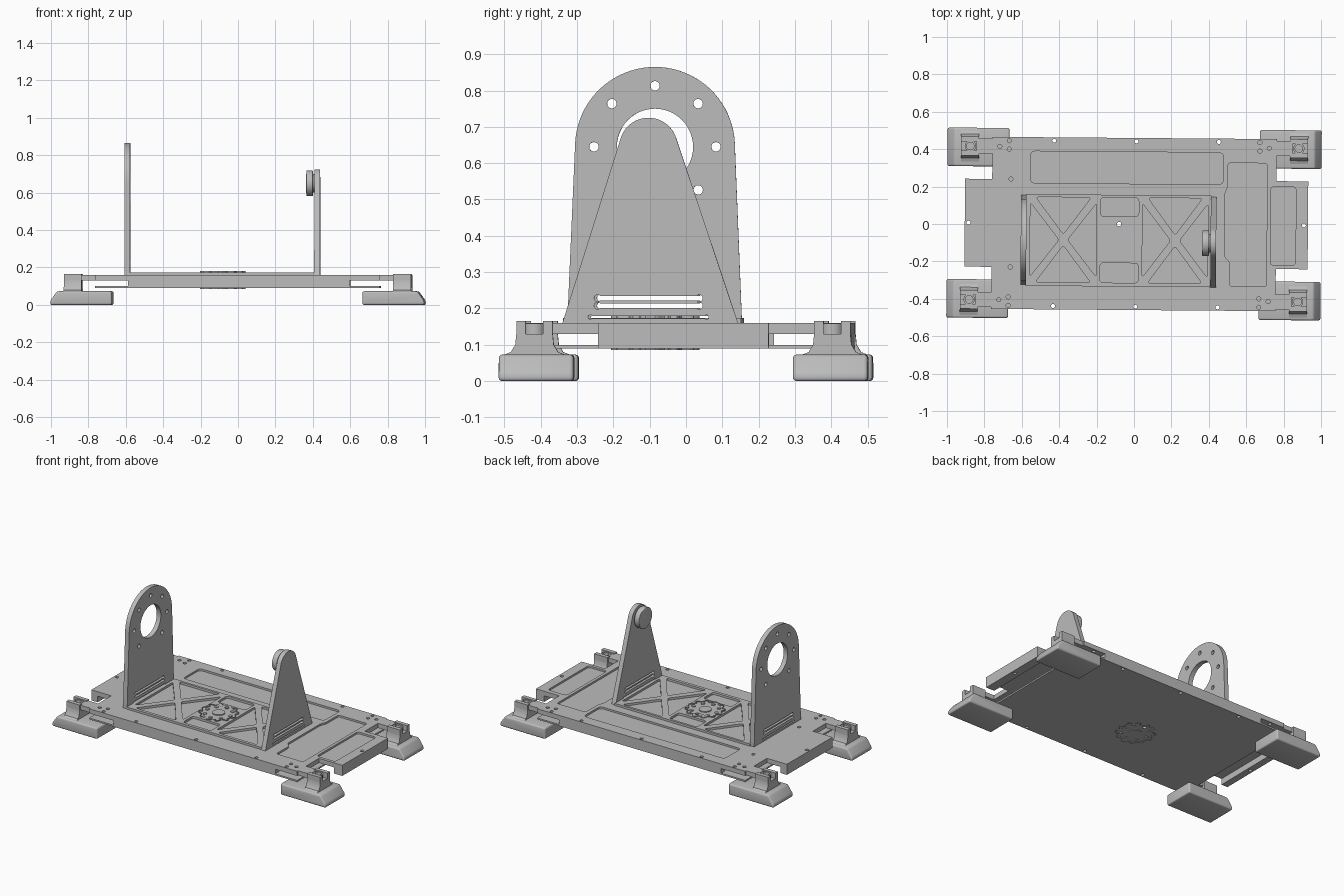
import bpy, bmesh, math
from mathutils import Matrix, Vector

cube = bpy.data.objects.get("Cube")
if cube:
    bpy.data.objects.remove(cube)

grey = bpy.data.materials.new("machined grey")
grey.use_nodes = True
grey.diffuse_color = (0.5, 0.5, 0.5, 1)
grey.node_tree.nodes["Principled BSDF"].inputs["Base Color"].default_value = (0.5, 0.5, 0.5, 1)
TURN = Matrix.Rotation(math.radians(-0.45), 4, "Z")   # whole stand sits slightly skewed


def slab(name, loops, low, high, axis="z", bevel=0.0):
    """Extrude closed loops (first outer, rest holes) between two levels on an axis."""
    curve = bpy.data.curves.new(name, "CURVE")
    curve.dimensions, curve.fill_mode = "2D", "BOTH"
    curve.extrude = (high - low) / 2 - bevel
    curve.bevel_depth, curve.offset, curve.bevel_resolution = bevel, -bevel, 2
    for loop in loops:
        spline = curve.splines.new("POLY")
        spline.points.add(len(loop) - 1)
        for point, (u, v) in zip(spline.points, loop):
            point.co = (u, v, 0, 1)
        spline.use_cyclic_u = True
    temp = bpy.data.objects.new(name + " profile", curve)
    bpy.context.scene.collection.objects.link(temp)
    bpy.context.view_layer.update()
    mesh = bpy.data.meshes.new_from_object(temp.evaluated_get(bpy.context.evaluated_depsgraph_get()))
    bpy.data.objects.remove(temp)
    mid = (low + high) / 2
    for vert in mesh.vertices:
        u, v, w = vert.co.x, vert.co.y, vert.co.z + mid
        vert.co = {"z": (u, v, w), "x": (w, u, v), "y": (v, w, u)}[axis]
    bm = bmesh.new()
    bm.from_mesh(mesh)
    bmesh.ops.remove_doubles(bm, verts=bm.verts, dist=0.00005)
    bmesh.ops.recalc_face_normals(bm, faces=bm.faces)
    bm.to_mesh(mesh)
    bm.free()
    mesh.name = name
    mesh.materials.clear()
    mesh.materials.append(grey)
    obj = bpy.data.objects.new(name, mesh)
    bpy.context.scene.collection.objects.link(obj)
    obj.matrix_world = TURN
    bpy.ops.object.select_all(action="DESELECT")
    obj.select_set(True)
    bpy.context.view_layer.objects.active = obj
    bpy.ops.object.shade_smooth_by_angle(angle=math.radians(35))
    return obj


def circle(cx, cy, r, n=20):
    return arc(cx, cy, r, 0, 360 - 360 / n, n)


def arc(cx, cy, r, start, end, n):
    angles = [math.radians(start + (end - start) * i / (n - 1)) for i in range(n)]
    return [(cx + r * math.cos(a), cy + r * math.sin(a)) for a in angles]


def rect(x0, y0, x1, y1):
    return [(x0, y0), (x1, y0), (x1, y1), (x0, y1)]


def rounded(points, r, n=5):
    out = []
    for i, p in enumerate(points):
        p, a, b = Vector(p), Vector(points[i - 1]), Vector(points[(i + 1) % len(points)])
        a, b = p + (a - p).normalized() * r, p + (b - p).normalized() * r
        for k in range(n):
            t = k / (n - 1)
            out.append(tuple(a * (1 - t) ** 2 + p * 2 * t * (1 - t) + b * t * t))
    return out


def dogbone(y0, y1, z0, z1):
    """Slot with relief circles at both ends."""
    mid, r = (z0 + z1) / 2, (z1 - z0) / 2 + 0.004
    return arc(y1, mid, r, -140, 140, 13) + arc(y0, mid, r, 40, 320, 13)


# Hub position and its holes
HX, HY = -0.08, -0.085
hub_holes = [circle(HX, HY, 0.038, 32)]
hub_holes += [circle(HX + 0.084 * math.cos(k * math.pi / 4), HY + 0.084 * math.sin(k * math.pi / 4), 0.012, 12)
              for k in range(8)]

# Base: top deck in two layers, so panels are recessed
deck = [(-0.76, -0.46), (0.76, -0.46), (0.76, -0.235), (0.93, -0.235), (0.93, 0.235), (0.76, 0.235),
        (0.76, 0.46), (-0.76, 0.46), (-0.76, 0.235), (-0.905, 0.235), (-0.905, -0.235), (-0.76, -0.235)]
edge_holes = [circle(x, y, 0.011, 12) for x in (-0.43, 0.01, 0.45) for y in (-0.442, 0.442)]
tab_holes = [circle(x, 0, 0.011, 12) for x in (-0.885, 0.908)]
deck_holes = [circle(-0.66, y, 0.011, 12) for y in (-0.235, 0.235)]
for sx in (-1, 1):
    for sy in (-1, 1):
        deck_holes += [circle(sx * x, sy * y, 0.011, 12) for x, y in ((0.67, 0.44), (0.67, 0.395), (0.72, 0.41))]
through = edge_holes + tab_holes + deck_holes + hub_holes
back_panel = rounded(rect(-0.555, 0.215, 0.475, 0.385), 0.025)
side_panel = rounded([(0.5, 0.33), (0.5, 0.2), (0.485, 0.17), (0.485, -0.17), (0.515, -0.2),
                      (0.515, -0.33), (0.71, -0.33), (0.71, 0.33)], 0.015)
tab_panel = rounded(rect(0.73, -0.215, 0.865, 0.205), 0.02)
slab("deck_lower", [deck] + through, 0.13, 0.148)
slab("deck_upper", [deck] + through + [back_panel, side_panel, tab_panel], 0.148, 0.16)

# Bottom sheet and the walls between it and the deck
slab("bottom_sheet", [rect(-0.76, -0.46, 0.76, 0.46)] + edge_holes + hub_holes, 0.09, 0.1)
for side, y0, y1 in (("front", -0.46, -0.42), ("back", 0.42, 0.46)):
    holes = edge_holes[0::2] if side == "front" else edge_holes[1::2]
    slab(side + "_wall", [rect(-0.585, y0, 0.6, y1)] + holes, 0.1, 0.13)
slab("right_end_wall", [rect(-0.905, -0.235, -0.86, 0.235), tab_holes[0]], 0.09, 0.13)
slab("left_end_wall", [rect(0.87, -0.235, 0.93, 0.235), tab_holes[1]], 0.09, 0.13)

# Raised frame with cross braces
cells = []
for x0, x1 in ((-0.555, -0.2), (0.045, 0.395)):
    y0, y1, d, e = -0.315, 0.14, 0.03, 0.024
    cx, cy = (x0 + x1) / 2, (y0 + y1) / 2
    cells += [rounded(t, 0.016) for t in (
        [(x0 + d, y1), (x1 - d, y1), (cx, cy + d)],
        [(x0 + d, y0), (x1 - d, y0), (cx, cy - d)],
        [(x0, y0 + d), (x0, y1 - d), (cx - e, cy)],
        [(x1, y0 + d), (x1, y1 - d), (cx + e, cy)])]
cells += [rounded(rect(-0.18, y0, 0.025, y1), 0.02) for y0, y1 in ((0.04, 0.14), (-0.315, -0.21))]
slab("braced_frame", [rect(-0.578, -0.335, 0.412, 0.155)] + cells + hub_holes, 0.16, 0.174)

# Scalloped hub, seen above the frame and under the sheet
petals = []
for k in range(96):
    a = 2 * math.pi * k / 96
    r = 0.112 + 0.01 * math.cos(12 * a)
    petals.append((HX + r * math.cos(a), HY + r * math.sin(a)))
pins = [circle(HX + 0.106 * math.cos(a), HY + 0.106 * math.sin(a), 0.006, 8)
        for a in [math.pi * (k + 0.5) / 4 for k in range(8)]]
slab("hub_top", [petals] + hub_holes + pins, 0.174, 0.18)
slab("hub_bottom", [petals] + hub_holes + pins, 0.086, 0.09)
slab("hub_sleeve", [circle(HX, HY, 0.05, 32), hub_holes[0]], 0.1, 0.13)

# Round-topped bearing upright
CY, CZ = -0.09, 0.645
slots = [dogbone(-0.24, 0.04, 0.202, 0.213), dogbone(-0.24, 0.04, 0.223, 0.234),
         dogbone(-0.26, 0.06, 0.174, 0.178)]
arch = [(-0.332, 0.15), (0.15, 0.15)] + arc(CY, CZ, 0.22, 3, 177, 41)
bolts = [circle(CY + 0.168 * math.cos(math.radians(a)), CZ + 0.168 * math.sin(math.radians(a)), 0.013, 16)
         for a in range(-45, 226, 45)]
slab("bearing_upright", [arch, circle(CY, CZ, 0.105, 48)] + bolts + slots, -0.605, -0.575, "x")

# Tapered upright with its disc
taper = [(-0.34, 0.15), (0.15, 0.15)] + arc(-0.1, CZ, 0.08, 18, 162, 25)
slab("tapered_upright", [taper] + slots, 0.41, 0.44, "x")
slab("pivot_disc", [circle(-0.1, 0.65, 0.068, 48)], 0.366, 0.402, "x", 0.004)
slab("pivot_neck", [circle(-0.1, 0.65, 0.05, 32)], 0.4, 0.412, "x")

# Four feet, each with a flared post, clevis and arm to the deck
for sx, end in ((-1, "right"), (1, "left")):
    for sy, face in ((-1, "front"), (1, "back")):
        label = face + "_" + end + "_"

        def span(a, b, s):
            return sorted((a * s, b * s))

        y0, y1 = span(0.302, 0.508, sy)
        sole = rounded([(0, sx * 0.67), (0, sx), (0.022, sx), (0.073, sx * 0.963), (0.073, sx * 0.67)], 0.01)
        slab(label + "foot", [sole], y0, y1, "y", 0.01)
        x0, x1 = span(0.832, 0.928, sx)
        flare = [(0.5, 0.07), (0.475, 0.08), (0.463, 0.1), (0.46, 0.13),
                 (0.36, 0.13), (0.357, 0.1), (0.345, 0.08), (0.32, 0.07)]
        slab(label + "post", [[(sy * y, z) for y, z in flare]], x0, x1, "x")
        for part, a, b in (("inner_prong", 0.36, 0.386), ("outer_prong", 0.434, 0.46)):
            ya, yb = span(a, b, sy)
            slab(label + part, [rect(x0, ya, x1, yb)], 0.13, 0.165)
        ya, yb = span(0.386, 0.434, sy)
        slab(label + "pin", [circle(sx * 0.878, sy * 0.41, 0.03, 24), circle(sx * 0.878, sy * 0.41, 0.02, 24)],
             0.13, 0.158)
        xa, xb = span(0.755, 0.845, sx)
        ya, yb = span(0.37, 0.45, sy)
        slab(label + "arm", [rect(xa, ya, xb, yb)], 0.13, 0.16)
